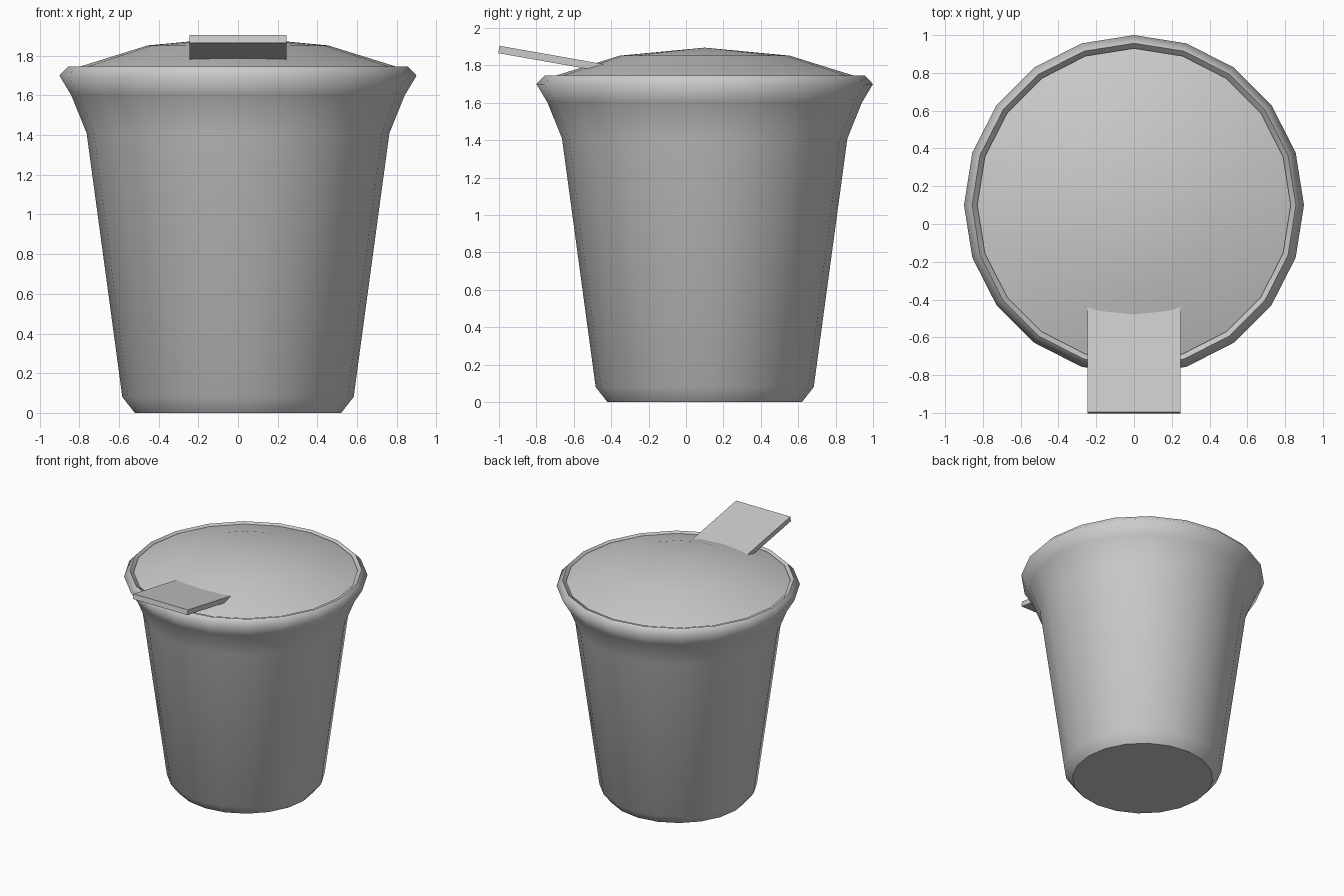
import bpy, bmesh, math

if "Cube" in bpy.data.objects:
    bpy.data.objects.remove(bpy.data.objects["Cube"])

SIDES = 20
CENTRE_Y = 0.1


def lathe(name, profile, sharp=(), cap=False, apex=None):
    """Revolve (radius, z) rings; sharp lists ring numbers with hard edges."""
    bm = bmesh.new()
    rings = []
    for r, z in profile:
        rings.append([bm.verts.new((r * math.cos(2 * math.pi * i / SIDES),
                                    r * math.sin(2 * math.pi * i / SIDES), z))
                      for i in range(SIDES)])
    for a, b in zip(rings, rings[1:]):
        for i in range(SIDES):
            j = (i + 1) % SIDES
            bm.faces.new((a[i], a[j], b[j], b[i]))
    if cap:
        bm.faces.new(rings[0][::-1])
    if apex is not None:
        tip = bm.verts.new((0, 0, apex))
        for i in range(SIDES):
            bm.faces.new((rings[-1][i], rings[-1][(i + 1) % SIDES], tip))
    for f in bm.faces:
        f.smooth = True
    for k in sharp:
        for i in range(SIDES):
            bm.edges.get((rings[k][i], rings[k][(i + 1) % SIDES])).smooth = False
    me = bpy.data.meshes.new(name)
    bm.to_mesh(me)
    bm.free()
    ob = bpy.data.objects.new(name, me)
    ob.location.y = CENTRE_Y
    bpy.context.collection.objects.link(ob)
    return ob


# Flared tub with a rolled rim and a short inner lip
lathe("tub", [(0.52, 0), (0.583, 0.08), (0.763, 1.41), (0.84, 1.6),
              (0.9, 1.70), (0.857, 1.745), (0.815, 1.70)],
      sharp=(0, 5), cap=True)

# Domed contents filling the tub
lathe("contents", [(0.83, 1.735), (0.455, 1.852)], apex=1.895)

# Flat paddle handle sticking out of the contents towards the front
tilt = math.radians(-10)
length, width, thick = 0.66, 0.49, 0.04
bpy.ops.mesh.primitive_cube_add(size=1)
paddle = bpy.context.object
paddle.name = "paddle"
paddle.scale = (width, length, thick)
paddle.rotation_euler.x = tilt
paddle.location = (0,
                   -1.0 + length / 2 * math.cos(tilt),
                   1.885 + length / 2 * math.sin(tilt))
